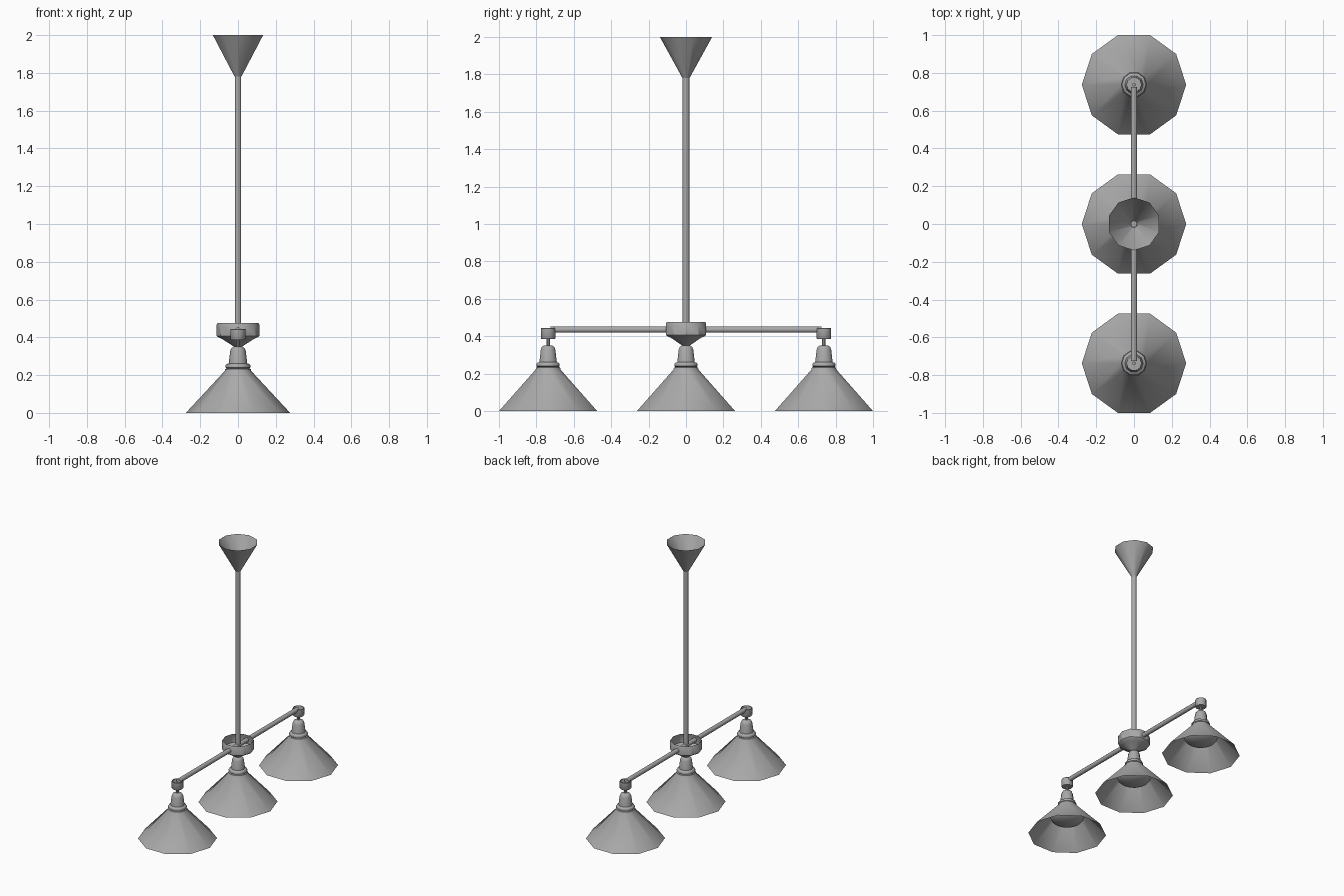
import bpy, bmesh
from math import cos, sin, pi, radians
from mathutils import Matrix

cube = bpy.data.objects.get("Cube")
if cube:
    bpy.data.objects.remove(cube, do_unlink=True)

GREY = (0.4, 0.4, 0.4, 1)
metal = bpy.data.materials.new("grey_metal")
metal.use_nodes = True
metal.diffuse_color = GREY
metal.node_tree.nodes["Principled BSDF"].inputs["Base Color"].default_value = GREY


def finish(name, bm, angle=40):
    me = bpy.data.meshes.new(name)
    bm.to_mesh(me)
    bm.free()
    me.materials.append(metal)
    me.shade_smooth()
    me.set_sharp_from_angle(angle=radians(angle))
    ob = bpy.data.objects.new(name, me)
    bpy.context.collection.objects.link(ob)
    return ob


def lathe(name, profile, y=0.0, sides=10, turn=0.0, angle=40):
    """Spin an open (radius, height) profile around a vertical axis, listed top to bottom."""
    bm = bmesh.new()
    rings = []
    for r, z in profile:
        if r == 0:
            rings.append([bm.verts.new((0, y, z))] * sides)
            continue
        steps = [turn + 2 * pi * i / sides for i in range(sides)]
        rings.append([bm.verts.new((r * cos(a), y + r * sin(a), z)) for a in steps])
    for up, low in zip(rings, rings[1:]):
        for i in range(sides):
            j = (i + 1) % sides
            corners = list(dict.fromkeys((up[i], low[i], low[j], up[j])))
            bm.faces.new(corners)
    return finish(name, bm, angle)


def rod(name, radius, length, matrix, sides=10):
    bm = bmesh.new()
    bmesh.ops.create_cone(bm, cap_ends=True, segments=sides, radius1=radius,
                          radius2=radius, depth=length, matrix=matrix)
    return finish(name, bm)


# Ceiling canopy, open at the top, and the long down rod
lathe("ceiling_canopy", [(0.14, 2.0), (0.019, 1.78)], turn=pi / 10)
rod("down_rod", 0.018, 1.44, Matrix.Translation((0, 0, 1.07)))

# Central hub: open cup with a conical underside
lathe("hub_cup", [(0.109, 0.475), (0.113, 0.468), (0.113, 0.408), (0.108, 0.402),
                  (0.085, 0.392), (0.02, 0.35)], angle=35)

# Horizontal cross arm
rod("cross_arm", 0.017, 1.45,
    Matrix.Translation((0, 0, 0.436)) @ Matrix.Rotation(pi / 2, 4, 'X'))

# Three lamps in a row
SHADE = [(0, 0.352), (0.022, 0.351), (0.035, 0.343), (0.041, 0.328), (0.049, 0.262),
         (0.061, 0.258), (0.065, 0.252), (0.065, 0.24), (0.06, 0.236),
         (0.068, 0.232), (0.07, 0.222), (0.276, 0.0)]
BULB = [(0.12 * cos(a * pi / 12), 0.14 - 0.055 * sin(a * pi / 12)) for a in range(6)]
SPACING = 0.737

for label, y in (("front", -SPACING), ("middle", 0), ("back", SPACING)):
    lathe(label + "_shade", SHADE, y)
    lathe(label + "_bulb", [(0.07, 0.19)] + BULB + [(0, 0.085)], y, sides=16)
    if y:
        # Arm end cup and the thin stem holding the shade
        lathe(label + "_arm_cup", [(0.038, 0.445), (0.041, 0.442), (0.041, 0.39),
                                   (0.038, 0.386), (0, 0.386)], y)
        rod(label + "_stem", 0.009, 0.06, Matrix.Translation((0, y, 0.37)), 8)
